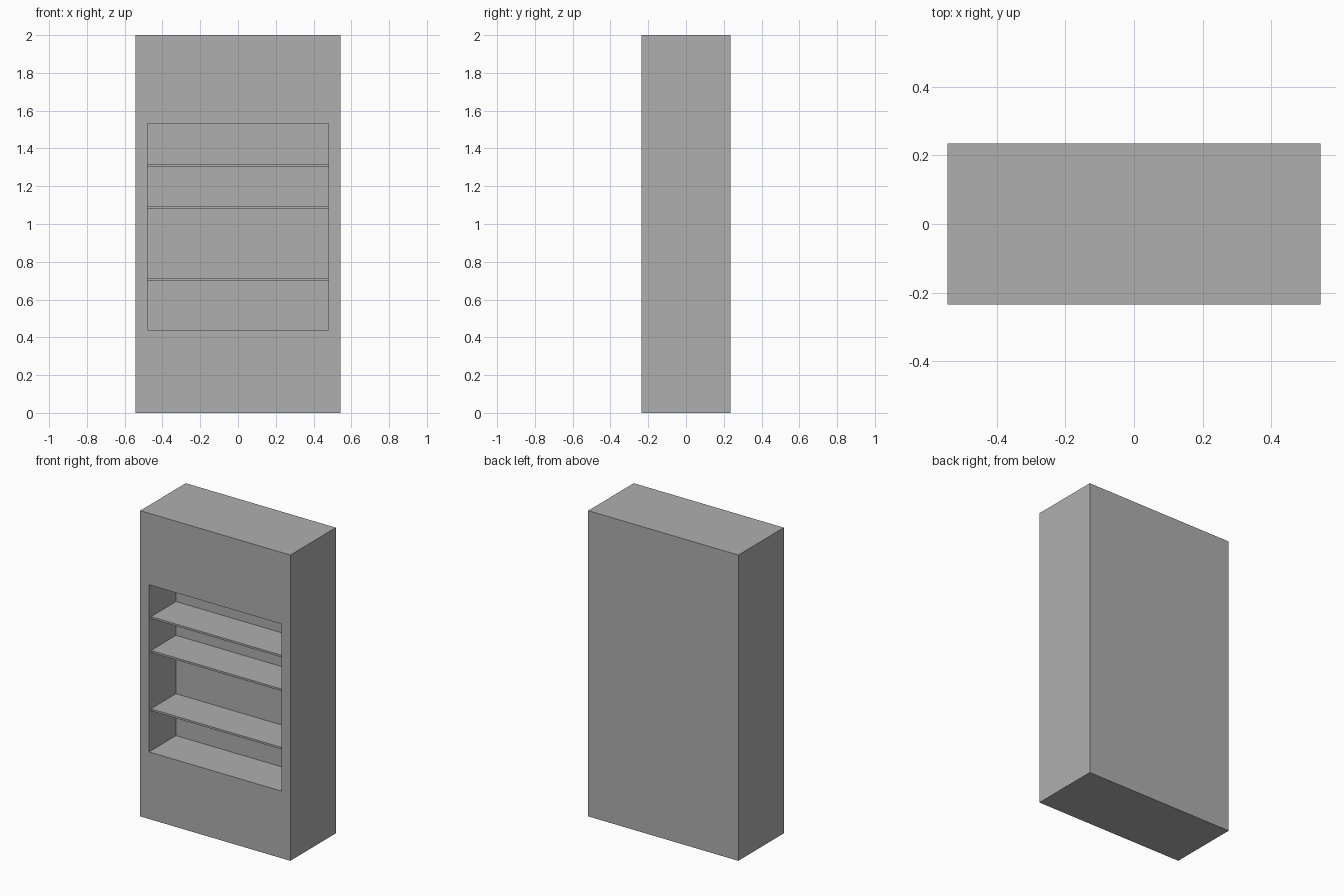
import bpy, bmesh
from mathutils import Vector

if "Cube" in bpy.data.objects:
    bpy.data.objects.remove(bpy.data.objects["Cube"])

W, D, H = 1.086, 0.47, 2.0
FRONT = -D / 2
HALF_OPEN, OPEN_BOTTOM, OPEN_TOP = 0.479, 0.439, 1.532
OPEN_DEPTH = 0.279
SHELF_TOPS = (0.713, 1.095, 1.316)
SHELF_THICK, SHELF_SETBACK = 0.013, 0.02

# Dark grey paint shared by all parts
grey = bpy.data.materials.new("dark_grey")
grey.diffuse_color = (0.43, 0.43, 0.43, 1)
grey.use_nodes = True
grey.node_tree.nodes["Principled BSDF"].inputs["Base Color"].default_value = grey.diffuse_color


def box(bm, lo, hi):
    lo, hi = Vector(lo), Vector(hi)
    bmesh.ops.create_cube(bm, size=1)
    for v in bm.verts:
        v.co = Vector(lo[i] if v.co[i] < 0 else hi[i] for i in range(3))


def finish(bm, name):
    bmesh.ops.recalc_face_normals(bm, faces=bm.faces[:])
    mesh = bpy.data.meshes.new(name)
    bm.to_mesh(mesh)
    bm.free()
    mesh.materials.append(grey)
    obj = bpy.data.objects.new(name, mesh)
    bpy.context.collection.objects.link(obj)
    return obj


# Cabinet body: block with a recess pushed into its front face
bm = bmesh.new()
box(bm, (-W / 2, FRONT, 0), (W / 2, -FRONT, H))
bm.normal_update()
front = min(bm.faces, key=lambda f: f.calc_center_median().y)
bmesh.ops.inset_individual(bm, faces=[front], thickness=0.05)
for v in front.verts:
    v.co.x = HALF_OPEN if v.co.x > 0 else -HALF_OPEN
    v.co.z = OPEN_TOP if v.co.z > H / 2 else OPEN_BOTTOM
back = bmesh.ops.extrude_discrete_faces(bm, faces=[front])["faces"][0]
for v in back.verts:
    v.co.y += OPEN_DEPTH
finish(bm, "cabinet_body")

# Shelves spanning the recess, set slightly back from the front
for i, top in enumerate(SHELF_TOPS, 1):
    bm = bmesh.new()
    box(bm, (-HALF_OPEN, FRONT + SHELF_SETBACK, top - SHELF_THICK),
        (HALF_OPEN, FRONT + OPEN_DEPTH, top))
    finish(bm, f"shelf_{i}")
